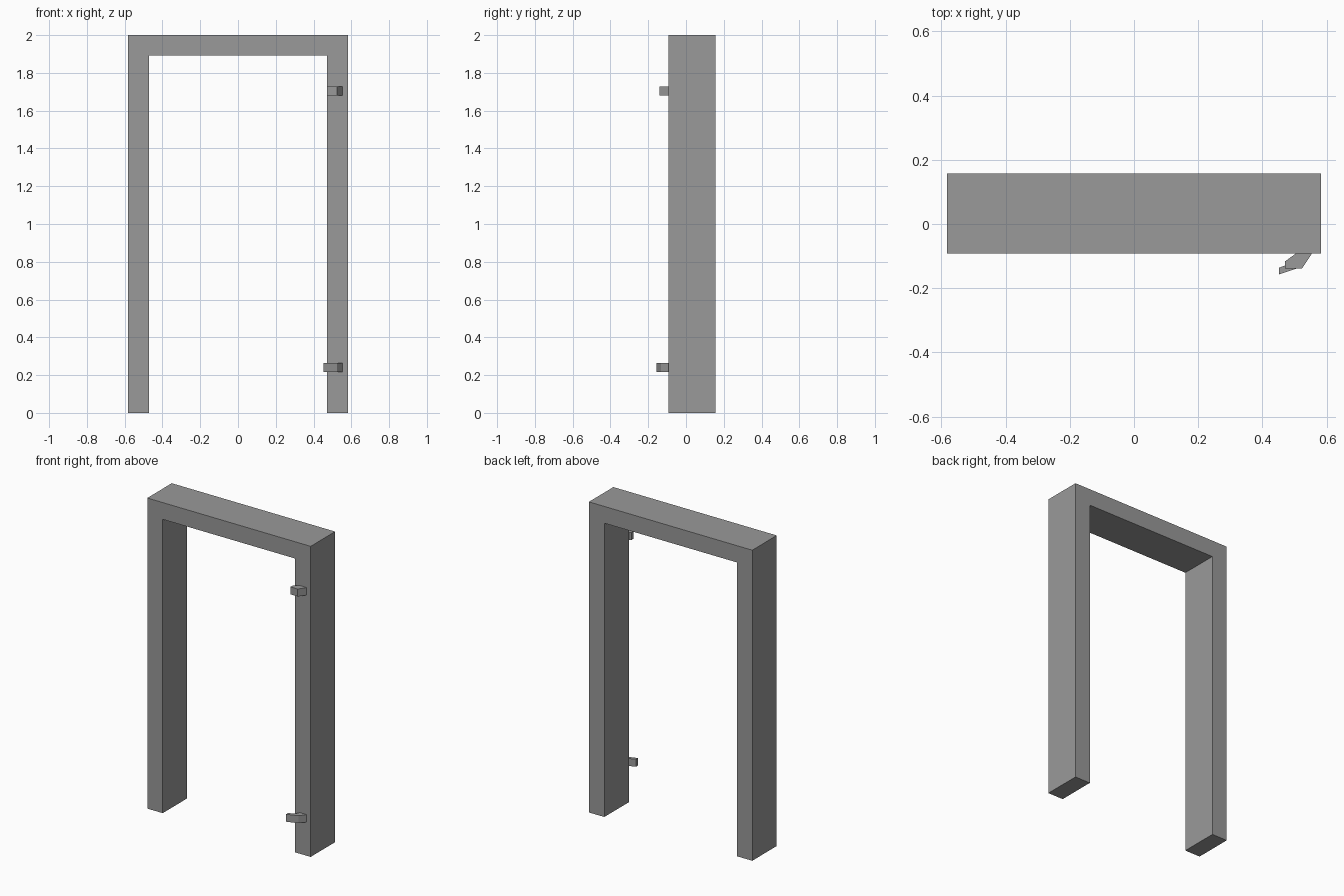
import bpy
import bmesh
from mathutils import Vector

if "Cube" in bpy.data.objects:
    bpy.data.objects.remove(bpy.data.objects["Cube"])

# Dark grey finish
dark = bpy.data.materials.new("dark_grey")
dark.diffuse_color = (0.32, 0.32, 0.32, 1)
dark.use_nodes = True
dark.node_tree.nodes["Principled BSDF"].inputs["Base Color"].default_value = dark.diffuse_color


def prism(name, outline, direction):
    """Extrude a flat outline along a direction into a closed solid."""
    bm = bmesh.new()
    face = bm.faces.new([bm.verts.new(p) for p in outline])
    ext = bmesh.ops.extrude_face_region(bm, geom=[face], use_keep_orig=True)
    verts = [g for g in ext["geom"] if isinstance(g, bmesh.types.BMVert)]
    bmesh.ops.translate(bm, verts=verts, vec=Vector(direction))
    bmesh.ops.recalc_face_normals(bm, faces=bm.faces)
    mesh = bpy.data.meshes.new(name)
    bm.to_mesh(mesh)
    bm.free()
    mesh.materials.append(dark)
    obj = bpy.data.objects.new(name, mesh)
    bpy.context.collection.objects.link(obj)
    return obj


# Door frame: arch profile in the front plane, extruded through the wall depth
W, H, IN, TOP = 0.582, 2.0, 0.472, 1.892
FRONT, BACK = -0.092, 0.157
half = [(IN, 0), (W, 0), (W, H)]
profile = half + [(-x, z) for x, z in reversed(half)] + [(-IN, TOP), (IN, TOP)]
prism("door_frame", [(x, FRONT, z) for x, z in profile], (0, BACK - FRONT, 0))


# Bent hinge brackets: plan outlines extruded upward
def hinge(name, outline, z):
    prism(name, [(x, y, z) for x, y in outline], (0, 0, 0.048))


hinge("upper_hinge", [(0.504, FRONT), (0.554, FRONT), (0.523, -0.139),
                      (0.471, -0.139), (0.471, -0.116)], 1.679)
hinge("lower_hinge", [(0.504, FRONT), (0.554, FRONT), (0.523, -0.133),
                      (0.452, -0.157), (0.452, -0.136), (0.490, -0.122)], 0.217)
